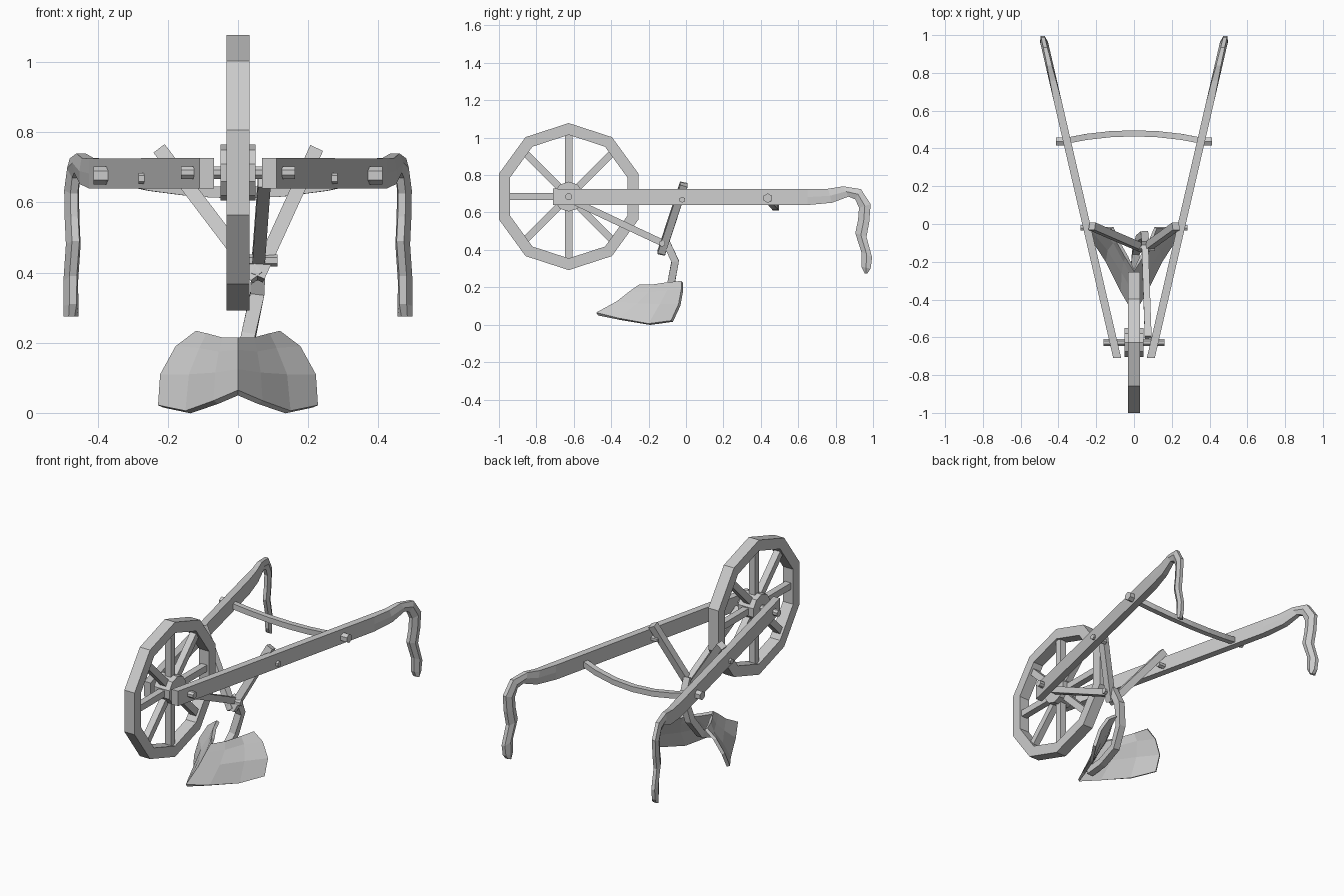
import bpy, bmesh, math
from mathutils import Vector

cube = bpy.data.objects.get("Cube")
if cube:
    bpy.data.objects.remove(cube, do_unlink=True)

grey = bpy.data.materials.new("plain_grey")
grey.use_nodes = True
grey.diffuse_color = (0.6, 0.6, 0.6, 1)
grey.node_tree.nodes["Principled BSDF"].inputs["Base Color"].default_value = (0.6, 0.6, 0.6, 1)


def finish(name, bm):
    bmesh.ops.recalc_face_normals(bm, faces=bm.faces)
    mesh = bpy.data.meshes.new(name)
    bm.to_mesh(mesh)
    bm.free()
    mesh.materials.append(grey)
    obj = bpy.data.objects.new(name, mesh)
    bpy.context.collection.objects.link(obj)
    return obj


def loft(name, rings, closed=False):
    """Skin a list of rings; cap the ends, or join them into a loop."""
    bm = bmesh.new()
    rows = [[bm.verts.new(p) for p in ring] for ring in rings]
    n = len(rows[0])
    pairs = list(zip(rows, rows[1:]))
    if closed:
        pairs.append((rows[-1], rows[0]))
    else:
        bm.faces.new(rows[0])
        bm.faces.new(rows[-1])
    for a, b in pairs:
        for i in range(n):
            j = (i + 1) % n
            bm.faces.new((a[i], a[j], b[j], b[i]))
    return finish(name, bm)


def sweep(name, path, width, sides=4, up=(1, 0, 0)):
    """Run a regular section along a path; width is measured across flats."""
    pts = [Vector(p) for p in path]
    r = width / 2 / math.cos(math.pi / sides)
    rings = []
    for i, p in enumerate(pts):
        t = (pts[min(i + 1, len(pts) - 1)] - pts[max(i - 1, 0)]).normalized()
        side = t.cross(Vector(up)).normalized()
        nor = side.cross(t)
        angles = [math.tau * (k + 0.5) / sides for k in range(sides)]
        rings.append([p + side * r * math.cos(a) + nor * r * math.sin(a) for a in angles])
    return loft(name, rings)


def pin(name, x0, x1, y, z, width, sides=6):
    return sweep(name, [(x0, y, z), (x1, y, z)], width, sides, up=(0, 0, 1))


# Wheel: ten-sided rim, eight spokes, hub and axle
WY, WZ = -0.627, 0.685
rim = []
for k in range(10):
    a = math.pi / 2 + math.tau * k / 10
    c, s = math.cos(a), math.sin(a)
    rim.append([(x, WY + r * c, WZ + r * s)
                for x, r in ((-0.033, 0.33), (0.033, 0.33), (0.033, 0.393), (-0.033, 0.393))])
loft("wheel_rim", rim, closed=True)
for k in range(8):
    a = math.tau * k / 8
    sweep(f"wheel_spoke_{k + 1}",
          [(0, WY + r * math.cos(a), WZ + r * math.sin(a)) for r in (0.04, 0.335)], 0.038)
pin("wheel_hub", -0.05, 0.05, WY, WZ, 0.152, 10)
pin("axle", -0.162, 0.162, WY, WZ, 0.036, 8)

# Beams with bent grips: top y, z, bottom y, z, and how narrow the edges are
STATIONS = [
    (-0.71, 0.727, -0.71, 0.64, 1), (0.65, 0.725, 0.65, 0.64, 1),
    (0.76, 0.727, 0.78, 0.652, 0.8), (0.84, 0.74, 0.87, 0.685, 0.6),
    (0.935, 0.725, 0.905, 0.67, 0.5), (0.987, 0.645, 0.925, 0.625, 0.5),
    (0.98, 0.55, 0.92, 0.56, 0.5), (0.965, 0.47, 0.905, 0.49, 0.5),
    (0.995, 0.36, 0.937, 0.39, 0.5), (0.987, 0.30, 0.938, 0.31, 0.5),
    (0.97, 0.275, 0.955, 0.275, 0.4),
]


def beam(name, side):
    rings = []
    for ty, tz, by, bz, edge in STATIONS:
        ring = []
        for f, w in ((0, -edge), (0, edge), (0.5, 1), (1, edge), (1, -edge), (0.5, -1)):
            y, z = ty + (by - ty) * f, tz + (bz - tz) * f
            ring.append((side * (0.09 + (y + 0.705) * 0.2315 + 0.021 * w), y, z))
        rings.append(ring)
    loft(name, rings)


for label, s in (("left", 1), ("right", -1)):
    beam(f"{label}_beam", s)
    # Diagonal stay from each beam down to the shank
    sweep(f"{label}_stay", [(s * 0.222, -0.012, 0.75), (0.055, -0.132, 0.385)], 0.04, up=(0, 1, 0))
    pin(f"{label}_stay_bolt", s * 0.19, s * 0.283, -0.02, 0.668, 0.028)
    pin(f"{label}_brace_nut", s * 0.36, s * 0.412, 0.437, 0.677, 0.044)

# Bowed cross brace between the beams
sweep("cross_brace",
      [(0.38 * u, 0.48 - 0.043 * u * u, 0.627 + 0.05 * u * u)
       for u in (-1, -0.66, -0.33, 0, 0.33, 0.66, 1)], 0.032, up=(0, 0, 1))

# Strut from the axle back to the shank, and its bolt
sweep("shank_strut", [(0.075, -0.6, 0.66), (0.058, -0.11, 0.43)], 0.036)
pin("shank_bolt", 0.02, 0.112, -0.128, 0.434, 0.03)

# Curved shank running down behind the share
sweep("shank", [(0.06, -0.11, 0.45), (0.055, -0.058, 0.34), (0.03, -0.08, 0.22),
                (0.01, -0.15, 0.12), (0, -0.27, 0.08), (0, -0.38, 0.07)], 0.04)

# Share: a ridged blade, mirrored about its centre
ROWS = [
    [(0, -0.48, 0.065), (0.07, -0.36, 0.035), (0.15, -0.2, 0.006), (0.228, -0.08, 0.022)],
    [(0, -0.37, 0.125), (0.065, -0.26, 0.115), (0.14, -0.14, 0.11), (0.222, -0.04, 0.11)],
    [(0, -0.3, 0.18), (0.055, -0.2, 0.175), (0.11, -0.1, 0.185), (0.178, -0.025, 0.19)],
    [(0, -0.25, 0.215), (0.045, -0.18, 0.215), (0.09, -0.1, 0.227), (0.12, -0.025, 0.234)],
]
bm = bmesh.new()
grid = [[bm.verts.new(p) for p in row] for row in ROWS]
for a, b in zip(grid, grid[1:]):
    for i in range(len(a) - 1):
        bm.faces.new((a[i], a[i + 1], b[i + 1], b[i]))
share = finish("share", bm)
mirror = share.modifiers.new("mirror", 'MIRROR')
mirror.use_clip = True
thick = share.modifiers.new("thickness", 'SOLIDIFY')
thick.thickness = 0.018
thick.offset = -1 if share.data.polygons[0].normal.y < 0 else 1
